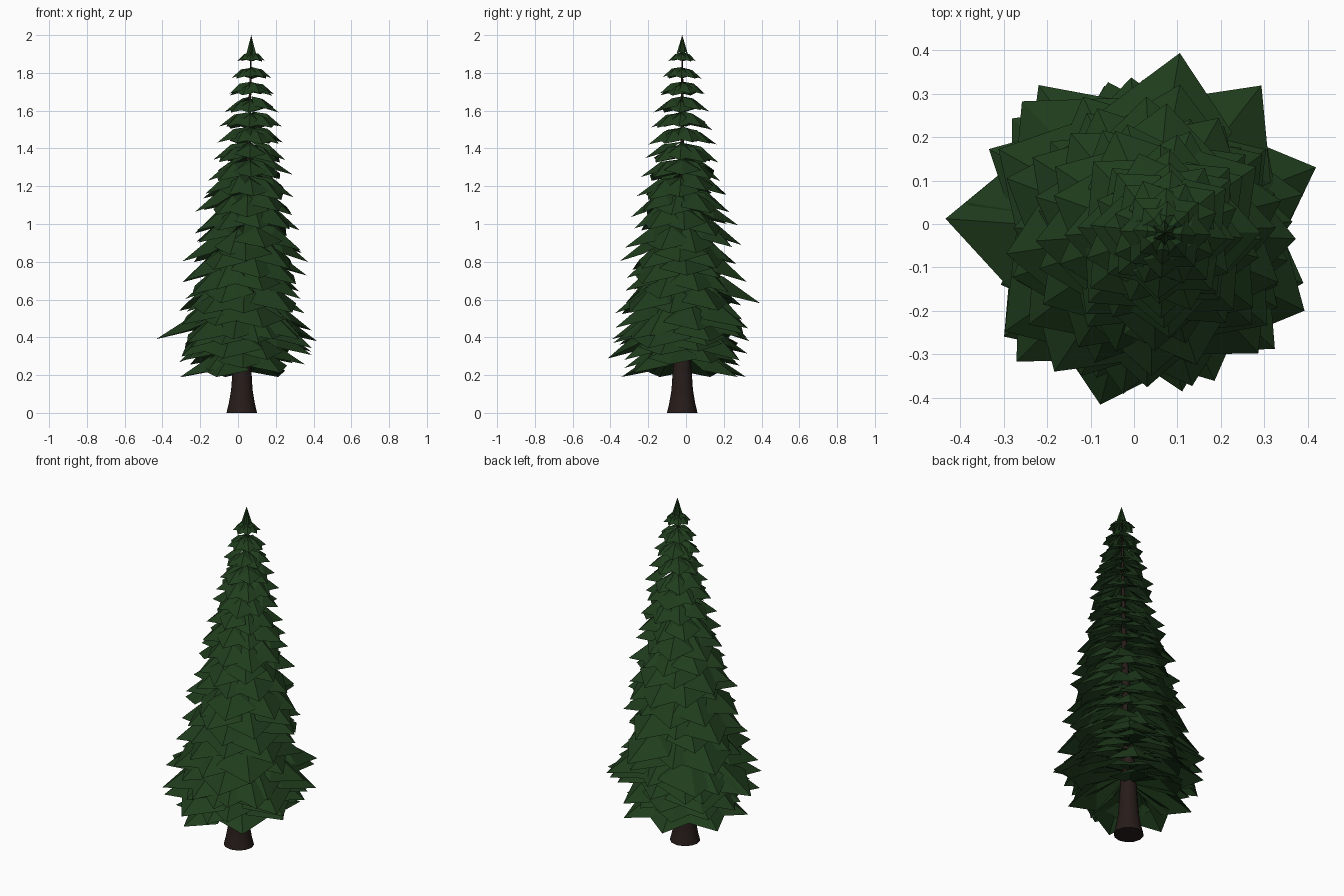
import bpy, bmesh, math, random
from mathutils import Vector

if "Cube" in bpy.data.objects:
    bpy.data.objects.remove(bpy.data.objects["Cube"])

random.seed(4)

def material(name, rgb):
    m = bpy.data.materials.new(name)
    m.diffuse_color = (*rgb, 1)
    m.use_nodes = True
    m.node_tree.nodes["Principled BSDF"].inputs["Base Color"].default_value = m.diffuse_color
    return m

def finish(bm, name, mat, smooth=False):
    me = bpy.data.meshes.new(name)
    if smooth:
        bmesh.ops.recalc_face_normals(bm, faces=bm.faces)
    bm.to_mesh(me)
    bm.free()
    ob = bpy.data.objects.new(name, me)
    bpy.context.collection.objects.link(ob)
    me.materials.append(mat)
    for p in me.polygons:
        p.use_smooth = smooth
    return ob

def axis(z):
    # Slightly leaning trunk line
    return Vector((0.02 + 0.05 * min(1, z / 1.5) ** 2, -0.02, z))

def lerp_keys(keys, z):
    for (z0, *a), (z1, *b) in zip(keys, keys[1:]):
        if z0 >= z >= z1:
            t = (z0 - z) / (z0 - z1)
            return [p + (q - p) * t for p, q in zip(a, b)]
    return keys[-1][1:]

bark = material("bark", (0.020, 0.012, 0.010))
needles = material("needles", (0.014, 0.046, 0.012))

# Trunk: flared foot tapering to a thin stem
bm = bmesh.new()
rings = []
for z, r in [(0, .081), (.05, .069), (.12, .057), (.25, .048), (.6, .03), (1.2, .013), (1.95, .003)]:
    c = axis(z)
    rings.append([bm.verts.new(c + Vector((r * math.cos(a), r * math.sin(a), 0)))
                  for a in (i * math.tau / 12 for i in range(12))])
for lo, hi in zip(rings, rings[1:]):
    for i in range(12):
        j = (i + 1) % 12
        bm.faces.new((lo[i], lo[j], hi[j], hi[i]))
bm.faces.new(rings[0][::-1])
bm.faces.new(rings[-1])
trunk = finish(bm, "trunk", bark, True)
bpy.context.view_layer.objects.active = trunk
trunk.select_set(True)
bpy.ops.object.shade_smooth_by_angle(angle=math.radians(50))

def bough(bm, origin, angle, length, drop, width):
    # Broad kite-shaped sheet folded along its middle rib
    d = Vector((math.cos(angle), math.sin(angle), 0))
    s = Vector((-d.y, d.x, 0))
    up = Vector((0, 0, 1))
    root = bm.verts.new(origin)
    mid = bm.verts.new(origin + d * length * .52 - up * drop * .16)
    tip = bm.verts.new(origin + d * length - up * drop)
    for sign in (1, -1):
        side = bm.verts.new(origin + d * length * .62 + s * sign * width - up * drop * .74)
        for f in ((root, mid, side), (mid, tip, side)):
            bm.faces.new(f if sign < 0 else f[::-1])

# Tiers of boughs: height of root, reach, droop
keys = [(1.91, .073, .045), (1.83, .105, .055), (1.6, .165, .075), (1.4, .205, .095), (1.1, .28, .14),
        (.8, .335, .175), (.56, .40, .18), (.45, .375, .17), (.38, .32, .13)]
bm = bmesh.new()
tiers = 20
for i in range(tiers):
    z = 1.908 - i * 1.525 / (tiers - 1)
    reach, drop = lerp_keys(keys, z)
    count = 8 if i < 8 else 9
    start = random.uniform(0, math.tau)
    loose = min(1, .1 + i / 12)
    for k in range(count):
        a = start + (k + random.uniform(-.15, .15) * loose) * math.tau / count
        l = reach * (1 + random.uniform(-.12, .1) * loose)
        h = z + random.uniform(-.025, .025) * loose
        bough(bm, axis(h), a, l, drop * (1 + random.uniform(-.15, .15) * loose), l * .43)

# Longest boughs that set the outline
for a, l, z in [(176, .462, .56), (21, .42, .55), (80, .42, .75), (52, .43, .62), (152, .41, .6),
                (283, .375, .54), (262, .375, .56), (225, .42, .54), (126, .42, .57), (318, .40, .56)]:
    bough(bm, axis(z), math.radians(a), l, .17, l * .36)

# Sparse lowest boughs, bare towards the front right
for a in (57, 105, 155, 200, 247):
    bough(bm, axis(.32), math.radians(a), .35, .13, .13)
finish(bm, "boughs", needles)

# Leader spike at the top
bm = bmesh.new()
apex = bm.verts.new((.07, -.02, 2))
base = [bm.verts.new((.07 + r * math.cos(a), -.02 + r * math.sin(a), 1.9 + (.01 if r < .02 else 0)))
        for a, r in ((i * math.tau / 12, .03 if i % 2 else .018) for i in range(12))]
for i in range(12):
    bm.faces.new((base[i], base[(i + 1) % 12], apex))
finish(bm, "leader_spike", needles)
